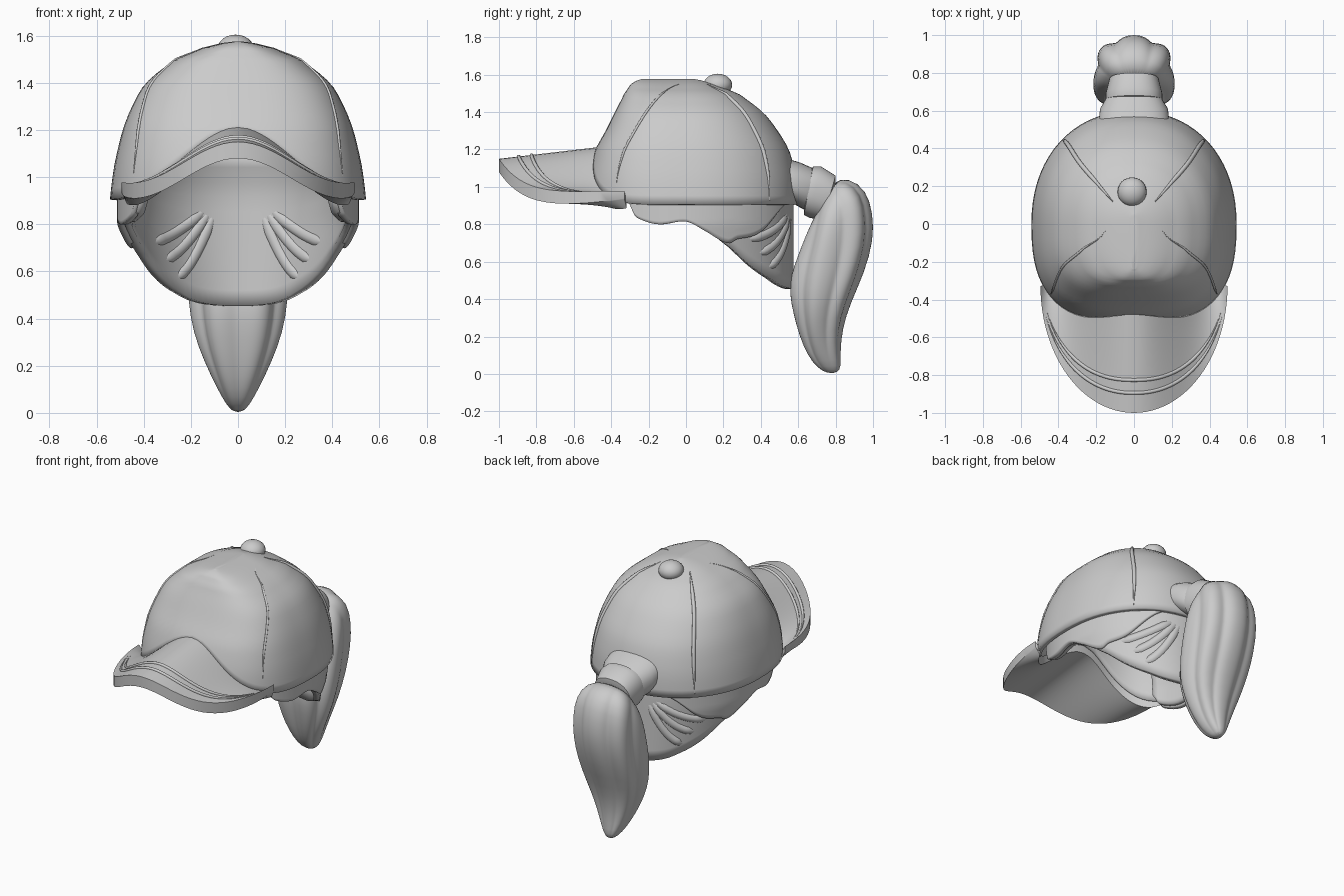
import bpy, math
from mathutils import Vector

if "Cube" in bpy.data.objects:
    bpy.data.objects.remove(bpy.data.objects["Cube"])

grey = bpy.data.materials.new("plain grey")
grey.use_nodes = True
grey.diffuse_color = (0.6, 0.6, 0.6, 1)
grey.node_tree.nodes["Principled BSDF"].inputs["Base Color"].default_value = (0.6, 0.6, 0.6, 1)


def finish(ob, angle=40):
    ob.data.materials.append(grey)
    bpy.ops.object.select_all(action='DESELECT')
    ob.select_set(True)
    bpy.context.view_layer.objects.active = ob
    bpy.ops.object.shade_smooth_by_angle(angle=math.radians(angle))


def loft(name, rings, closed=True, caps=(False, False), thick=0, subdiv=0, angle=40):
    """Skin a list of equal-length point rings."""
    n = len(rings[0])
    faces = []
    for i in range(len(rings) - 1):
        for j in range(n if closed else n - 1):
            k = (j + 1) % n
            faces.append((i * n + j, i * n + k, i * n + n + k, i * n + n + j))
    if caps[0]:
        faces.append(tuple(reversed(range(n))))
    if caps[1]:
        faces.append(tuple(range(len(rings) * n - n, len(rings) * n)))
    me = bpy.data.meshes.new(name)
    me.from_pydata([p for r in rings for p in r], [], faces)
    ob = bpy.data.objects.new(name, me)
    bpy.context.collection.objects.link(ob)
    if thick:
        m = ob.modifiers.new("thickness", 'SOLIDIFY')
        m.thickness, m.offset = thick, -1
    if subdiv:
        m = ob.modifiers.new("smooth", 'SUBSURF')
        m.levels = m.render_levels = subdiv
    finish(ob, angle)


def tube(name, pts, radius):
    """Thin tapered strip through the given points."""
    cu = bpy.data.curves.new(name, 'CURVE')
    cu.dimensions = '3D'
    cu.bevel_depth, cu.bevel_resolution, cu.use_fill_caps = radius, 2, True
    sp = cu.splines.new('POLY')
    sp.points.add(len(pts) - 1)
    for i, (q, p) in enumerate(zip(sp.points, pts)):
        q.co = (*p, 1)
        q.radius = min(1, 0.1 + 4 * min(i, len(pts) - 1 - i) / len(pts))
    cu.materials.append(grey)
    bpy.context.collection.objects.link(bpy.data.objects.new(name, cu))


def table(rows, t):
    """Smoothly interpolate rows keyed by their first value."""
    i = max(k for k in range(len(rows) - 1) if k == 0 or rows[k][0] <= t)
    r = [rows[max(0, min(len(rows) - 1, i + d))] for d in (-1, 0, 1, 2)]
    u = max(0, min(1, (t - r[1][0]) / (r[2][0] - r[1][0])))
    out = []
    for a, b, c, d in zip(*[x[1:] for x in r]):
        out.append(b + u / 2 * (c - a + u * (2 * a - 5 * b + 4 * c - d + u * (3 * (b - c) + d - a))))
    return out


def power(v, e):
    return math.copysign(abs(v) ** e, v)


# Crown: height, front reach, back reach, half width
CROWN = [(0.88, 0.55, 0.60, 0.545), (1.05, 0.53, 0.59, 0.525), (1.2, 0.485, 0.55, 0.49),
         (1.3, 0.43, 0.49, 0.45), (1.4, 0.38, 0.41, 0.39), (1.5, 0.33, 0.28, 0.27),
         (1.55, 0.295, 0.15, 0.15), (1.568, 0.265, 0.09, 0.08), (1.576, 0.24, 0.05, 0.02)]


def arch(x, depth, reach):
    return depth * (1 - math.cos(math.pi * x / reach))


def crown_point(a, f):
    """a: angle from the front, f: 0 at the rim to 1 at the top."""
    c, s = math.cos(a), math.sin(a)
    base = 1.2 - arch(0.53 * power(s, 0.77), 0.147, 0.53) if c > 0 else 0.905
    z = base + (1.576 - base) * math.sin(f * math.pi / 2)
    e = 2 / (2.6 + 0.7 * f) if c > 0 else 2 / 2.15
    front, back, w = table(CROWN, z)
    return Vector((w * power(s, e), -front * c ** e if c > 0 else back * (-c) ** e, z))


crown = [[crown_point(2 * math.pi * j / 72, i / 22) for j in range(72)] for i in range(23)]
loft("cap_crown", crown, caps=(False, True), thick=0.03)

# Panel seams
for side in (-1, 1):
    front = [crown_point(side * math.radians(52 + 36 * (i / 24) ** 2), 0.08 + 0.74 * i / 24) for i in range(25)]
    rear = [crown_point(side * math.radians(137), 0.02 + 0.8 * i / 24) for i in range(25)]
    tube("front_seam", front, 0.007)
    tube("rear_seam", rear, 0.012)

# Button
bpy.ops.mesh.primitive_uv_sphere_add(segments=24, ring_count=12, location=(-0.01, 0.17, 1.545))
button = bpy.context.object
button.name = "cap_button"
button.scale = (0.077, 0.077, 0.06)
finish(button)


# Visor, arched across its width and joined to the crown's front rim
def visor_point(a, v):
    inner = crown_point(a * 0.66, 0)
    inner = Vector((inner.x * 0.975, inner.y * 0.975, inner.z + 0.012))
    x = 0.495 * math.sin(a)
    outer = Vector((x, -0.33 - 0.67 * max(0, math.cos(a)), 1.15 - arch(x, 0.087, 0.46)))
    return inner.lerp(outer, v)


visor = []
for j in range(49):
    a = math.radians(90 * (j / 24 - 1))
    top = [visor_point(a, i / 12) for i in range(13)]
    under = [p - Vector((0, 0, 0.07 - 0.03 * abs(j / 24 - 1) ** 6)) for p in reversed(top)]
    visor.append(top + under)
loft("visor", visor, caps=(True, True))
for v in (0.67, 0.8):
    tube("visor_stitching", [visor_point(math.radians(74 * (j / 24 - 1)), v) for j in range(49)], 0.01)

# Hair under the cap: depth position, rim height
RIM = [(-0.32, 0.94), (-0.27, 0.85), (-0.15, 0.81), (0, 0.82), (0.1, 0.77),
       (0.25, 0.665), (0.35, 0.575), (0.46, 0.505), (0.53, 0.465), (0.6, 0.45)]
LOCK = [(-0.32, 0.94), (-0.27, 0.84), (-0.15, 0.80), (0, 0.815), (0.1, 0.765),
        (0.22, 0.70), (0.27, 0.72), (0.4, 0.76), (0.55, 0.92)]


def hair_point(a, z, grow=0):
    """Oval wall that narrows below the ears and tucks in under the cap."""
    c = math.cos(a)
    tuck = 1 - 0.5 * max(0, z - 0.95)
    x = (0.495 + grow) * math.sin(a) * (1 - 0.4 * max(0, 0.8 - z))
    return Vector((x * tuck, -c * tuck * ((0.55 if c > 0 else 0.575) + grow), z))


def hair_sheet(name, start, end, grow, rim, top, thick):
    rings = []
    for i in range(11):
        row = []
        for j in range(65):
            a = math.radians(start + (end - start) * j / 64)
            low = table(rim, hair_point(a, 0.8, grow).y)[0]
            row.append(hair_point(a, low + (top - low) * i / 10, grow))
        rings.append(row)
    loft(name, rings, closed=False, thick=thick)


hair_sheet("back_hair", 57, 303, 0, RIM, 1.12, 0.04)
hair_sheet("left_side_lock", 56, 160, 0.018, LOCK, 0.97, 0.03)
hair_sheet("right_side_lock", 200, 304, 0.018, LOCK, 0.97, 0.03)

# Swept strands drawn back to the tie
for side in (-1, 1):
    for lift in (0, 0.09, 0.18):
        pts = []
        for i in range(21):
            t = i / 20
            a = math.radians(120 + 90 * lift + (48 - 70 * lift) * t)
            p = hair_point(a, 0.72 - 0.85 * lift + (0.18 + lift) * t * t, -0.02)
            pts.append((side * p.x, p.y, p.z))
        tube("swept_strand", pts, 0.032)


# Tail parts: rows of under y, under z, outer y, outer z, half width
def tail_rings(rows, n=48, groove=0):
    rings = []
    for k, (y0, z0, y1, z1, w) in enumerate(rows):
        mid = Vector((0, (y0 + y1) / 2, (z0 + z1) / 2))
        half = Vector((0, (y1 - y0) / 2, (z1 - z0) / 2))
        fade = groove * min(1, k / 3, (len(rows) - 1 - k) / 3)
        ring = []
        for j in range(n):
            a = 2 * math.pi * j / n
            r = 1 - fade * (1 - abs(math.cos(3.5 * a)))
            ring.append(mid + r * (half * power(math.cos(a), 0.85) + Vector((w * power(math.sin(a), 0.85), 0, 0))))
        rings.append(ring)
    return rings


loft("tie_base", tail_rings([(0.575, 0.91, 0.545, 1.15, 0.185), (0.61, 0.89, 0.61, 1.13, 0.18),
                             (0.65, 0.87, 0.70, 1.09, 0.14)]), caps=(True, True))
loft("hair_tie", tail_rings([(0.63, 0.87, 0.67, 1.09, 0.13), (0.63, 0.85, 0.68, 1.11, 0.15),
                             (0.66, 0.835, 0.72, 1.11, 0.15), (0.73, 0.82, 0.80, 1.06, 0.13),
                             (0.74, 0.84, 0.80, 1.03, 0.11)]), caps=(True, True))

TAIL = [(0.71, 0.88, 0.78, 1.03, 0.10), (0.68, 0.83, 0.87, 1.05, 0.17),
        (0.63, 0.73, 0.965, 0.985, 0.21), (0.585, 0.62, 1.0, 0.86, 0.22),
        (0.55, 0.53, 1.005, 0.72, 0.22), (0.54, 0.43, 0.955, 0.54, 0.215),
        (0.565, 0.32, 0.88, 0.38, 0.195), (0.60, 0.2, 0.835, 0.24, 0.145),
        (0.645, 0.1, 0.825, 0.11, 0.09), (0.70, 0.03, 0.83, 0.04, 0.05),
        (0.76, 0.002, 0.81, 0.005, 0.02)]
loft("ponytail", tail_rings(TAIL, 56, 0.13), caps=(True, True), subdiv=1, angle=60)
